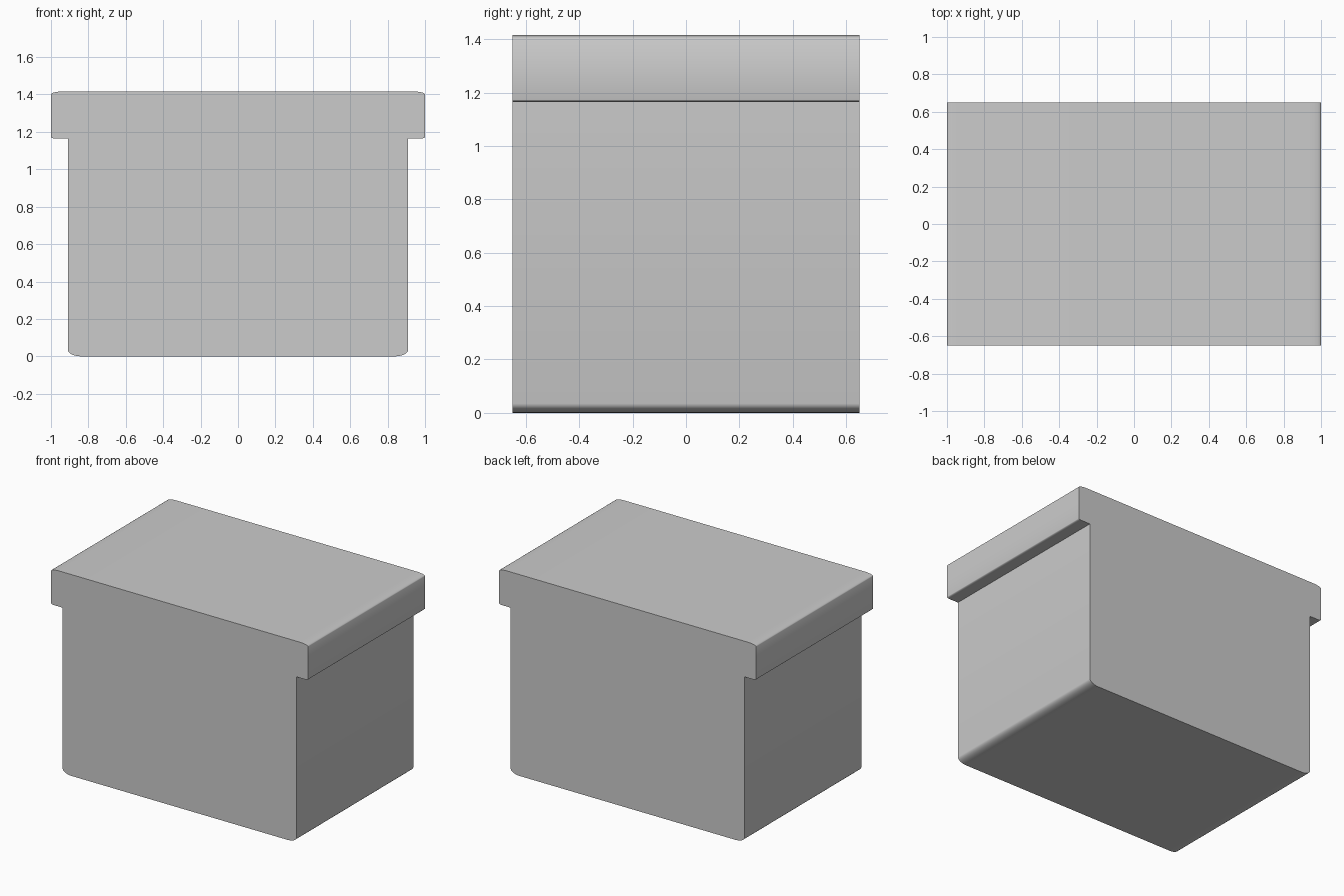
import bpy, bmesh, math

if "Cube" in bpy.data.objects:
    bpy.data.objects.remove(bpy.data.objects["Cube"])

HALF_DEPTH = 0.65


def corner(cx, cz, rx, rz, start, steps=6):
    """Quarter-ellipse points, counter-clockwise from the start angle."""
    angles = [math.radians(start + 90 * i / steps) for i in range(steps + 1)]
    return [(cx + rx * math.cos(a), cz + rz * math.sin(a)) for a in angles]


# Right half of the front outline, from bottom to top
half = corner(0.84, 0.035, 0.07, 0.035, -90)      # rounded body bottom
half += [(0.91, 1.165)]                           # inner corner under the rim
half += corner(0.98, 1.173, 0.02, 0.008, -90)     # softened rim underside
half += corner(0.935, 1.401, 0.065, 0.015, 0)     # rounded lid top
outline = half + [(-x, z) for x, z in reversed(half)]

# Box with overhanging lid: the outline extruded front to back
bm = bmesh.new()
front = bm.faces.new([bm.verts.new((x, -HALF_DEPTH, z)) for x, z in outline])
ext = bmesh.ops.extrude_face_region(bm, geom=[front], use_keep_orig=True)
moved = [g for g in ext["geom"] if isinstance(g, bmesh.types.BMVert)]
bmesh.ops.translate(bm, verts=moved, vec=(0, 2 * HALF_DEPTH, 0))
bmesh.ops.recalc_face_normals(bm, faces=bm.faces[:])

mesh = bpy.data.meshes.new("lidded_box")
bm.to_mesh(mesh)
bm.free()
box = bpy.data.objects.new("lidded_box", mesh)
bpy.context.collection.objects.link(box)

# Smooth rounded edges, crisp corners elsewhere
bpy.context.view_layer.objects.active = box
box.select_set(True)
bpy.ops.object.shade_smooth_by_angle(angle=math.radians(35))
